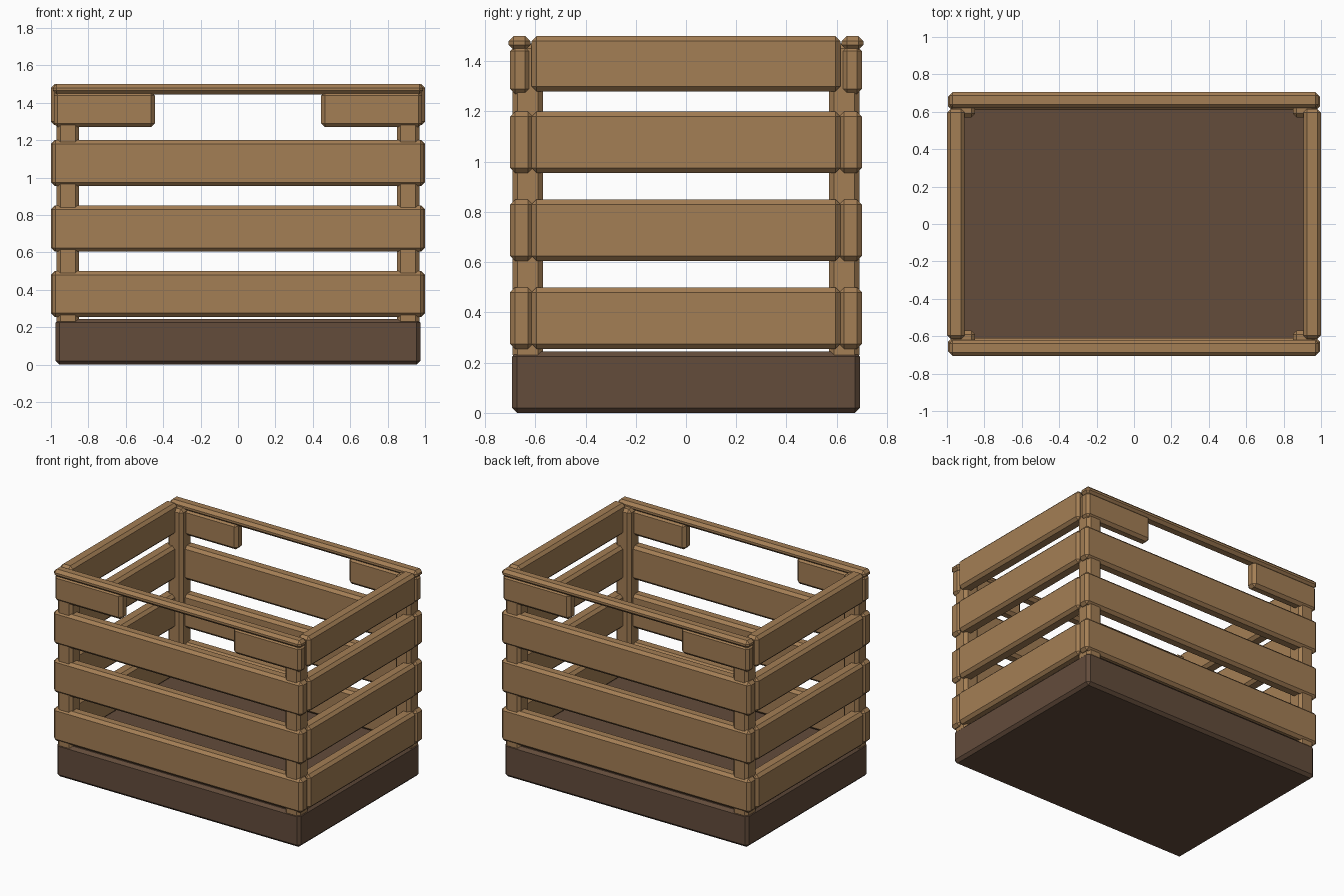
import bpy

if "Cube" in bpy.data.objects:
    bpy.data.objects.remove(bpy.data.objects["Cube"])


def make_material(name, colour):
    m = bpy.data.materials.new(name)
    m.use_nodes = True
    m.diffuse_color = colour
    m.node_tree.nodes["Principled BSDF"].inputs["Base Color"].default_value = colour
    return m


wood = make_material("light_wood", (0.37, 0.21, 0.09, 1))
dark = make_material("dark_wood", (0.125, 0.072, 0.044, 1))


def board(name, x, y, z, material=wood, chamfer=0.02):
    """Chamfered flat-shaded box spanning the given (low, high) ranges."""
    spans = (x, y, z)
    bpy.ops.mesh.primitive_cube_add(size=1, location=[sum(s) / 2 for s in spans])
    ob = bpy.context.object
    ob.name = name
    size = [abs(s[1] - s[0]) for s in spans]
    for v in ob.data.vertices:
        for i in range(3):
            v.co[i] *= size[i]
    bevel = ob.modifiers.new("Chamfer", "BEVEL")
    bevel.width = chamfer
    bevel.segments = 1
    ob.data.materials.append(material)
    return ob


# Solid base
board("base", (-0.975, 0.975), (-0.692, 0.692), (0, 0.245), dark)

# Corner posts
for sx, side in ((1, "left"), (-1, "right")):
    for sy, end in ((-1, "front"), (1, "back")):
        board(f"{end}_{side}_post", (sx * 0.85, sx * 0.97),
              (sy * 0.57, sy * 0.69), (0.21, 1.47))

# Long slats on the front and back
rows = ((0.255, 0.5), (0.605, 0.85), (0.955, 1.2))
for sy, end in ((-1, "front"), (1, "back")):
    for i, z in enumerate(rows):
        board(f"{end}_slat_{i + 1}", (-0.995, 0.995), (sy * 0.61, sy * 0.7), z)
    # Short top boards leave the hand opening, closed by a thin rail
    for sx, side in ((1, "left"), (-1, "right")):
        board(f"{end}_{side}_handle_board", (sx * 0.445, sx * 0.985),
              (sy * 0.62, sy * 0.7), (1.27, 1.46))
    board(f"{end}_top_rail", (-0.99, 0.99), (sy * 0.62, sy * 0.706), (1.445, 1.5))

# Slats on the two ends
for sx, side in ((1, "left"), (-1, "right")):
    for i, z in enumerate(rows + ((1.28, 1.5),)):
        board(f"{side}_slat_{i + 1}", (sx * 0.905, sx), (-0.615, 0.615), z)
